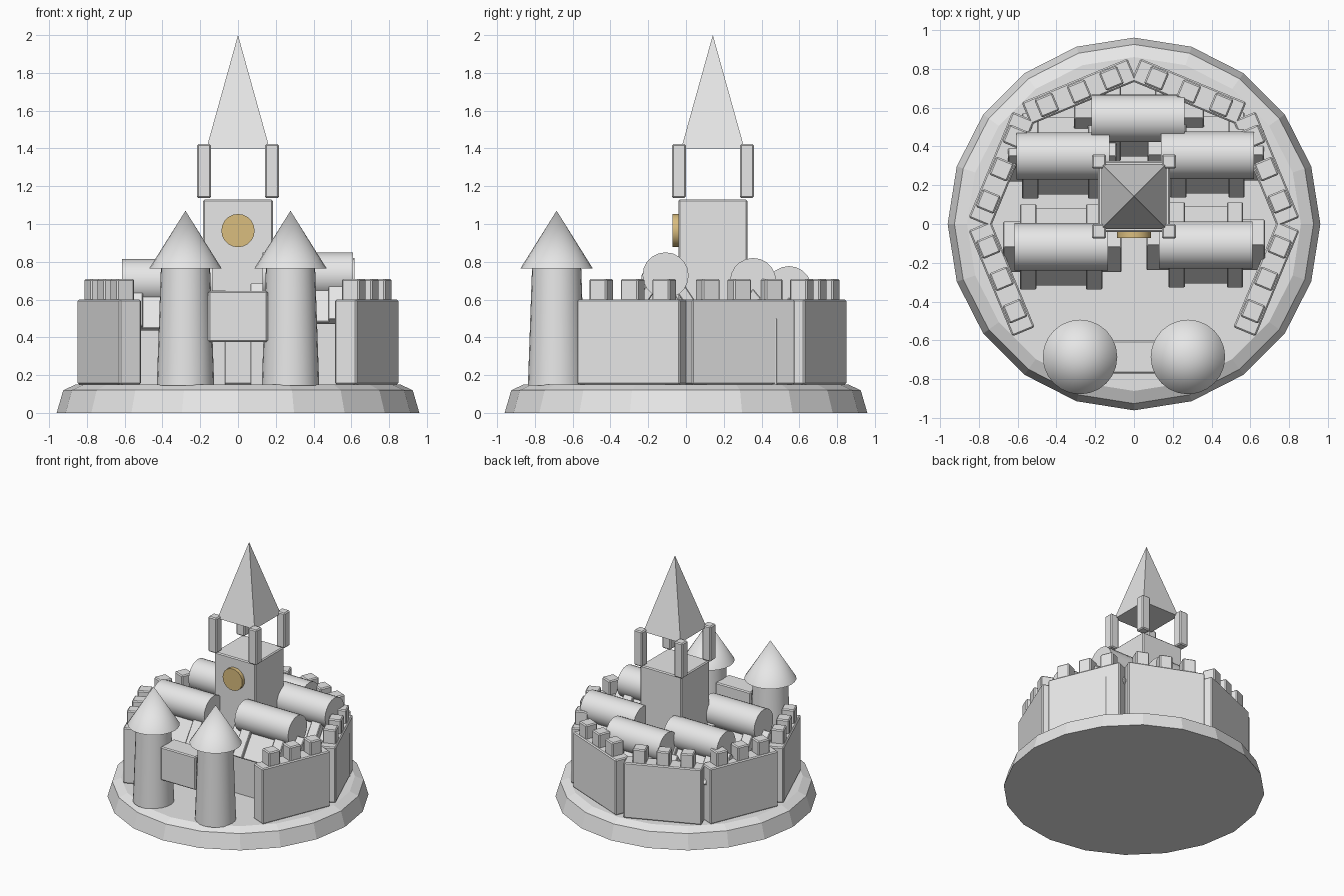
import bpy, bmesh, math
from mathutils import Matrix, Vector

cube = bpy.data.objects.get("Cube")
if cube:
    bpy.data.objects.remove(cube, do_unlink=True)


def material(name, rgb):
    m = bpy.data.materials.new(name)
    m.use_nodes = True
    m.diffuse_color = (*rgb, 1)
    m.node_tree.nodes["Principled BSDF"].inputs["Base Color"].default_value = (*rgb, 1)
    return m


STONE = material("pale stone", (0.8, 0.8, 0.8))
GOLD = material("clock gold", (0.7, 0.51, 0.21))


def finish(name, bm, mat=STONE, matrix=None, smooth=False, bevel=0):
    bmesh.ops.recalc_face_normals(bm, faces=bm.faces)
    mesh = bpy.data.meshes.new(name)
    bm.to_mesh(mesh)
    bm.free()
    mesh.materials.append(mat)
    ob = bpy.data.objects.new(name, mesh)
    bpy.context.collection.objects.link(ob)
    if matrix:
        ob.matrix_world = matrix
    if bevel:
        mod = ob.modifiers.new("soft edges", "BEVEL")
        mod.width = bevel
        mod.segments = 1
    if smooth:
        bpy.ops.object.select_all(action="DESELECT")
        ob.select_set(True)
        bpy.context.view_layer.objects.active = ob
        bpy.ops.object.shade_smooth_by_angle(angle=math.radians(35))
    return ob


def box(name, centre, size, matrix=None, bevel=0.008):
    bm = bmesh.new()
    bmesh.ops.create_cube(bm, size=1)
    bmesh.ops.scale(bm, vec=size, verts=bm.verts)
    bmesh.ops.translate(bm, vec=centre, verts=bm.verts)
    return finish(name, bm, matrix=matrix, bevel=bevel)


def cone(name, centre, r1, r2, depth, sides, mat=STONE, turn=None, smooth=True):
    bm = bmesh.new()
    bmesh.ops.create_cone(bm, cap_ends=True, segments=sides, radius1=r1, radius2=r2, depth=depth)
    m = Matrix.Translation(centre)
    return finish(name, bm, mat, m @ turn if turn else m, smooth)


def prism(name, profile, half, x):
    """Extrude a (y, z) profile along x."""
    bm = bmesh.new()
    face = bm.faces.new([bm.verts.new((x - half, y, z)) for y, z in profile])
    new = bmesh.ops.extrude_face_region(bm, geom=[face])["geom"]
    bmesh.ops.translate(bm, vec=(2 * half, 0, 0),
                        verts=[v for v in new if isinstance(v, bmesh.types.BMVert)])
    return finish(name, bm, bevel=0.005)


# Faceted island base: two stacked tapers
cone("base_lower", (0, 0, 0.06), 0.96, 0.925, 0.12, 20, smooth=False)
cone("base_rim", (0, 0, 0.135), 0.925, 0.86, 0.03, 20, smooth=False)

# Six sides of an octagonal curtain wall, open at the front
for i in range(-1, 5):
    turn = Matrix.Rotation(math.radians(22.5 + 45 * i), 4, "Z")
    box(f"wall_{i + 2}", (0.738, 0, 0.375), (0.124, 0.59, 0.45), turn)
    for k in (-1, 0, 1):
        box(f"merlon_{i + 2}_{k + 2}", (0.738, 0.18 * k, 0.65), (0.1, 0.1, 0.12), turn)

# Gate towers and the block bridging them
for side, s in (("left", 1), ("right", -1)):
    cone(f"{side}_gate_tower", (0.278 * s, -0.685, 0.46), 0.152, 0.13, 0.63, 24)
    cone(f"{side}_gate_roof", (0.278 * s, -0.685, 0.917), 0.192, 0, 0.306, 24)
box("gate_lintel", (0, -0.685, 0.51), (0.315, 0.17, 0.27))

# Central clock tower with open belfry
TY = 0.142
box("clock_tower", (0, TY, 0.64), (0.37, 0.365, 0.98))
for sx in (-1, 1):
    for sy in (-1, 1):
        box("belfry_post", (0.18 * sx, TY + 0.18 * sy, 1.28), (0.074, 0.074, 0.285))
cone("spire", (0, TY, 1.7), 0.167 * math.sqrt(2), 0, 0.6, 4,
     turn=Matrix.Rotation(math.radians(45), 4, "Z"), smooth=False)
cone("clock_face", (0, -0.055, 0.965), 0.088, 0.088, 0.033, 20, GOLD,
     Matrix.Rotation(math.radians(90), 4, "X"))


def house(name, x, y, z, half, roof_x, beam, body_y):
    """Gabled house, sloped roof panels with end beams, and a rounded ridge."""
    eave = z - 0.2
    prism(name + "_body", [(y - body_y, 0.14), (y + body_y, 0.14), (y + body_y, eave),
                           (y, z - 0.04), (y - body_y, eave)], half, x)
    for s in (-1, 1):
        top, low = Vector((y, z)), Vector((y + 0.175 * s, z - 0.26))
        for part, dx, w, t in (("panel", 0, beam, 0.03), ("beam", beam, 0.042, 0.055),
                               ("beam", -beam, 0.042, 0.055)):
            n = Vector((s, 0.6)).normalized() * t
            prism(f"{name}_roof_{part}", [top, low, low + n, top + n], w, roof_x + dx)
    cone(name + "_ridge", (roof_x, y, z), 0.122, 0.122, 0.48, 20,
         turn=Matrix.Rotation(math.radians(90), 4, "Y"))


house("front_left_house", 0.37, -0.108, 0.728, 0.305, 0.37, 0.15, 0.13)
house("front_right_house", -0.37, -0.118, 0.693, 0.305, -0.375, 0.17, 0.13)
house("back_left_house", 0.37, 0.355, 0.698, 0.3, 0.378, 0.15, 0.13)
house("back_right_house", -0.37, 0.35, 0.688, 0.28, -0.365, 0.17, 0.13)
house("rear_house", 0.025, 0.545, 0.655, 0.335, 0.02, 0.13, 0.1)
